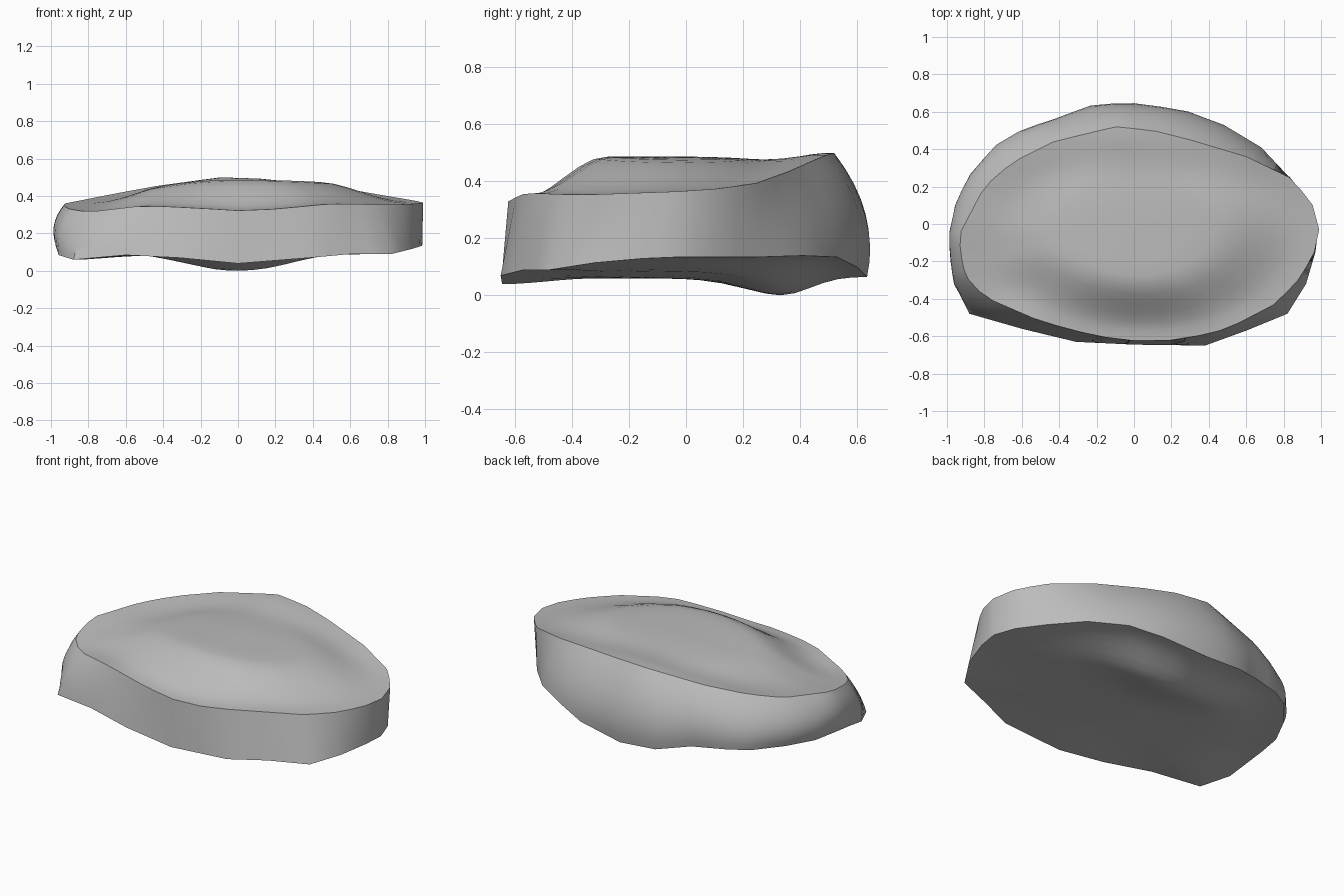
import bpy, bmesh, math
from math import atan2, exp, pi
from mathutils import Vector

cube = bpy.data.objects.get("Cube")
if cube:
    bpy.data.objects.remove(cube, do_unlink=True)

# Crest line where the wall meets the top
CREST = [(.99, -.03, .365), (.95, .12, .375), (.83, .25, .395), (.6, .36, .435),
         (.3, .45, .475), (.1, .5, .495), (-.1, .52, .5), (-.43, .44, .455),
         (-.65, .33, .415), (-.8, .2, .385), (-.93, -.05, .36), (-.93, -.15, .345),
         (-.9, -.28, .33), (-.8, -.39, .315), (-.5, -.52, .35), (-.2, -.6, .335),
         (.05, -.63, .32), (.25, -.62, .335), (.5, -.56, .36), (.75, -.43, .355),
         (.87, -.31, .355), (.96, -.17, .36)]

# Lower edge where the wall meets the underside
BASE = [(.985, -.03, .135), (.94, .1, .135), (.83, .25, .135), (.68, .41, .14),
        (.48, .53, .135), (.29, .6, .1), (0, .635, .065), (-.23, .625, .08),
        (-.42, .55, .12), (-.61, .49, .13), (-.73, .42, .13), (-.86, .26, .13),
        (-.94, .1, .125), (-.96, -.04, .12), (-.965, -.2, .105), (-.96, -.32, .085),
        (-.88, -.48, .06), (-.6, -.56, .085), (-.31, -.63, .07), (0, -.645, .04),
        (.38, -.65, .07), (.6, -.57, .09), (.82, -.48, .09), (.92, -.32, .115),
        (.97, -.15, .13)]


def angle(p):
    return atan2(p[1], p[0]) % (2 * pi)


def on_loop(loop, a):
    """Point of a closed outline in the direction a from the centre."""
    d = Vector((math.cos(a), math.sin(a)))
    for p, q in zip(loop, loop[1:] + loop[:1]):
        p, q = Vector(p), Vector(q)
        if (angle(q) - angle(p)) % (2 * pi) >= (a - angle(p)) % (2 * pi):
            cp, cq = d.cross(p.xy), d.cross(q.xy)
            return p.lerp(q, cp / (cp - cq))


def smooth(lo, hi, v):
    t = min(max((v - lo) / (hi - lo), 0), 1)
    return t * t * (3 - 2 * t)


def top_field(x, y):
    return .487 - (.2 if x < 0 else .06) * x * x - .15 * max(y, 0) ** 2


def under_field(x, y):
    ridge = exp(-(x / .4) ** 2)
    return .09 - ridge * (.03 + .06 * exp(-((y - .35) / .2) ** 2))


def cap_ring(rim, s, field, inner, outer):
    """Scaled copy of a rim, blended towards a height field."""
    ring = []
    for p in rim:
        x, y = p.x * s, p.y * s
        k = smooth(outer, inner, s)
        ring.append(Vector((x, y, p.z + (field(x, y) - p.z) * k)))
    return ring


# Columns at every lower edge point and halfway between
base = []
for p, q in zip(BASE, BASE[1:] + BASE[:1]):
    base += [Vector(p), Vector(p).lerp(Vector(q), .5)]
crest = [on_loop(CREST, angle(p)) for p in base]

# Rings from the underside, up the bulging wall, across the top
SCALES = [.08, .2, .32, .44, .52, .6, .68, .76, .84, .92]
rings = [cap_ring(base, s, under_field, .5, 1) for s in SCALES]
STEPS = 8
for i in range(STEPS + 1):
    t = i / STEPS
    ring = []
    for b, c in zip(base, crest):
        n = Vector((b.x, b.y, 0)).normalized()
        bulge = .056 * min(max(.3 + .8 * n.y - .5 * n.x, 0), 1)
        ring.append(b.lerp(c, t) + n * bulge * 4 * t * (1 - t))
    rings.append(ring)
rings += [cap_ring(crest, s, top_field, .45, .95) for s in reversed(SCALES)]

bm = bmesh.new()
loops = [[bm.verts.new(p) for p in ring] for ring in rings]
n = len(base)
for lower, upper in zip(loops, loops[1:]):
    for i in range(n):
        j = (i + 1) % n
        bm.faces.new((lower[i], lower[j], upper[j], upper[i]))
for loop, field in ((loops[0], under_field), (loops[-1], top_field)):
    hub = bm.verts.new((0, 0, field(0, 0)))
    for i in range(n):
        bm.faces.new((hub, loop[i], loop[(i + 1) % n]))
bmesh.ops.recalc_face_normals(bm, faces=bm.faces)

# Stand the pebble on the ground
drop = min(v.co.z for v in bm.verts)
bmesh.ops.translate(bm, verts=bm.verts, vec=(0, 0, -drop))
mesh = bpy.data.meshes.new("pebble")
bm.to_mesh(mesh)
bm.free()
pebble = bpy.data.objects.new("pebble", mesh)
bpy.context.collection.objects.link(pebble)

# Plain grey material
grey = bpy.data.materials.new("stone grey")
grey.use_nodes = True
color = (.5, .5, .5, 1)
grey.diffuse_color = color
grey.node_tree.nodes["Principled BSDF"].inputs["Base Color"].default_value = color
mesh.materials.append(grey)

bpy.ops.object.select_all(action='DESELECT')
pebble.select_set(True)
bpy.context.view_layer.objects.active = pebble
bpy.ops.object.shade_smooth_by_angle(angle=math.radians(35))
